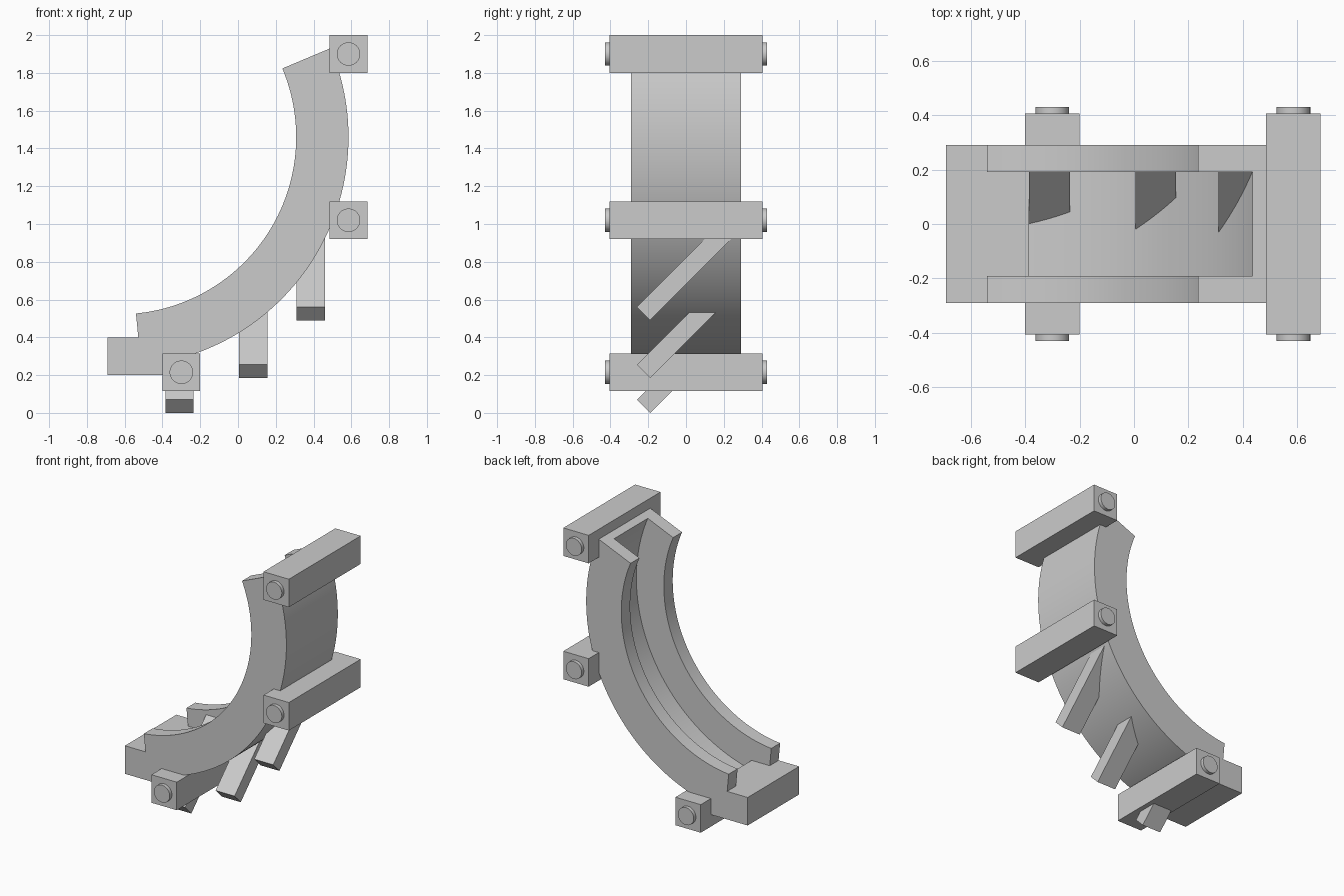
import bpy, bmesh, math
from mathutils import Matrix, Vector

cube = bpy.data.objects.get("Cube")
if cube:
    bpy.data.objects.remove(cube, do_unlink=True)

grey = bpy.data.materials.new("plain grey")
grey.use_nodes = True
grey.diffuse_color = (0.6, 0.6, 0.6, 1)
grey.node_tree.nodes["Principled BSDF"].inputs["Base Color"].default_value = (0.6, 0.6, 0.6, 1)


def finish(name, bm, smooth=False):
    bmesh.ops.recalc_face_normals(bm, faces=bm.faces)
    mesh = bpy.data.meshes.new(name)
    bm.to_mesh(mesh)
    bm.free()
    mesh.materials.append(grey)
    obj = bpy.data.objects.new(name, mesh)
    bpy.context.collection.objects.link(obj)
    if smooth:
        bpy.ops.object.select_all(action='DESELECT')
        obj.select_set(True)
        bpy.context.view_layer.objects.active = obj
        bpy.ops.object.shade_smooth_by_angle(angle=math.radians(30))
    return obj


def box(name, low, high):
    bm = bmesh.new()
    size = [b - a for a, b in zip(low, high)]
    mid = [(a + b) / 2 for a, b in zip(low, high)]
    bmesh.ops.create_cube(bm, size=1, matrix=Matrix.Translation(mid) @ Matrix.Diagonal((*size, 1)))
    return finish(name, bm)


# Curved chute: a U-shaped section swept around an arc
CX, CZ = -0.63, 1.46
R_IN, R_FLOOR, R_OUT = 0.938, 1.155, 1.215
HALF, WALL, STEPS = 0.29, 0.19, 64
START, END = math.radians(-84.5), math.radians(22.8)
section = [(R_OUT, -HALF), (R_OUT, HALF), (R_IN, HALF), (R_IN, WALL),
           (R_FLOOR, WALL), (R_FLOOR, -WALL), (R_IN, -WALL), (R_IN, -HALF)]
bm = bmesh.new()
rings = []
for i in range(STEPS + 1):
    a = START + (END - START) * i / STEPS
    rings.append([bm.verts.new((CX + r * math.cos(a), y, CZ + r * math.sin(a))) for r, y in section])
n = len(section)
for a, b in zip(rings, rings[1:]):
    for j in range(n):
        k = (j + 1) % n
        bm.faces.new((a[j], a[k], b[k], b[j]))
bm.faces.new(rings[0])
bm.faces.new(rings[-1])
finish("curved_chute", bm, smooth=True)

# Outlet block at the low end
box("outlet_block", (-0.69, -HALF, 0.2), (-0.385, HALF, 0.4))

# Cross beams with round end caps
for name, x, z in (("top", 0.585, 1.9), ("middle", 0.585, 1.02), ("bottom", -0.3, 0.215)):
    box(name + "_beam", (x - 0.1, -0.405, z - 0.1), (x + 0.1, 0.405, z + 0.1))
    for side, s in (("front", -1), ("back", 1)):
        bm = bmesh.new()
        place = Matrix.Translation((x, s * 0.41, z)) @ Matrix.Rotation(math.pi / 2, 4, 'X')
        bmesh.ops.create_cone(bm, cap_ends=True, segments=40, radius1=0.062, radius2=0.062,
                              depth=0.04, matrix=place)
        finish(f"{name}_{side}_cap", bm, smooth=True)

# Slanted fins running at 45 degrees through the chute floor
for name, x, z in (("upper", 0.31, 0.56), ("middle", 0.005, 0.255), ("lower", -0.385, 0.07)):
    bm = bmesh.new()
    ends = [(-0.26, z), (-0.19, z - 0.07), (0.27, z + 0.39), (0.2, z + 0.46)]
    face = bm.faces.new([bm.verts.new((x, y, h)) for y, h in ends])
    moved = bmesh.ops.extrude_face_region(bm, geom=[face])["geom"]
    bmesh.ops.translate(bm, vec=Vector((0.15, 0, 0)),
                        verts=[v for v in moved if isinstance(v, bmesh.types.BMVert)])
    finish(name + "_fin", bm)
